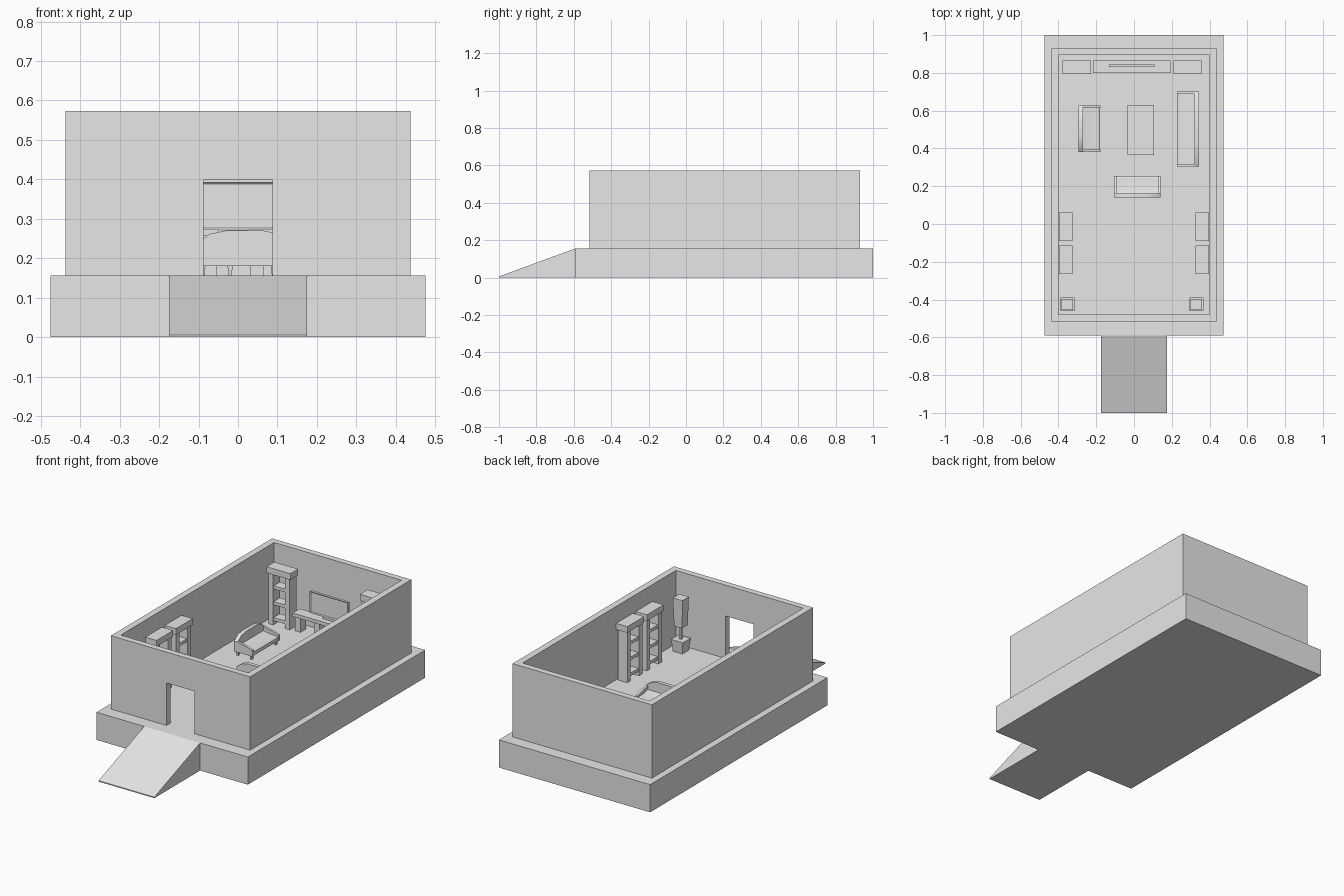
import bpy, bmesh
from math import pi
from mathutils import Matrix, Vector

cube = bpy.data.objects.get("Cube")
if cube:
    bpy.data.objects.remove(cube, do_unlink=True)

grey = bpy.data.materials.new("light_grey")
grey.use_nodes = True
grey.diffuse_color = (0.8, 0.8, 0.8, 1)
grey.node_tree.nodes["Principled BSDF"].inputs["Base Color"].default_value = (0.8, 0.8, 0.8, 1)

FLOOR = 0.157
WALL_TOP = 0.573


def finish(name, bm, place=None):
    """Turn a bmesh into a named, coloured object."""
    bmesh.ops.recalc_face_normals(bm, faces=bm.faces)
    mesh = bpy.data.meshes.new(name)
    bm.to_mesh(mesh)
    bm.free()
    mesh.materials.append(grey)
    obj = bpy.data.objects.new(name, mesh)
    if place:
        obj.matrix_world = place
    bpy.context.collection.objects.link(obj)
    return obj


def add_box(bm, x, y, z, taper=1.0):
    """Box from (min, max) ranges; taper scales the bottom face."""
    mid = Vector(((x[0] + x[1]) / 2, (y[0] + y[1]) / 2, (z[0] + z[1]) / 2))
    size = (x[1] - x[0], y[1] - y[0], z[1] - z[0])
    verts = bmesh.ops.create_cube(bm, size=1)["verts"]
    for v in verts:
        s = taper if v.co.z < 0 else 1
        v.co = mid + Vector((v.co.x * size[0] * s, v.co.y * size[1] * s, v.co.z * size[2]))


def add_prism(bm, points, axis, lo, hi):
    """Extrude a flat outline along an axis."""
    def at(p, d):
        c = list(p)
        c.insert(axis, d)
        return c
    face = bm.faces.new([bm.verts.new(at(p, lo)) for p in points])
    out = bmesh.ops.extrude_face_region(bm, geom=[face])["geom"]
    move = Vector(at((0, 0), hi - lo))
    bmesh.ops.translate(bm, verts=[g for g in out if isinstance(g, bmesh.types.BMVert)], vec=move)


def placed(x, y, turn=0):
    return Matrix.Translation((x, y, 0)) @ Matrix.Rotation(turn, 4, 'Z')


# Plinth and ramp
bm = bmesh.new()
add_box(bm, (-0.475, 0.475), (-0.59, 1.0), (0, FLOOR))
finish("plinth", bm)
bm = bmesh.new()
add_prism(bm, [(-1, 0), (-0.59, 0), (-0.59, FLOOR), (-1, 0.006)], 0, -0.175, 0.175)
finish("ramp", bm)

# Walls: three sides in one piece, front wall with doorway
OX, IX, FRONT, BACK, T = 0.437, 0.4, -0.515, 0.93, 0.035
bm = bmesh.new()
add_prism(bm, [(-OX, FRONT + T), (-OX, BACK), (OX, BACK), (OX, FRONT + T),
               (IX, FRONT + T), (IX, BACK - T), (-IX, BACK - T), (-IX, FRONT + T)],
          2, FLOOR, WALL_TOP)
finish("side_and_back_walls", bm)
DOOR, DOOR_TOP = 0.088, 0.398
bm = bmesh.new()
add_prism(bm, [(-OX, FLOOR), (-DOOR, FLOOR), (-DOOR, DOOR_TOP), (DOOR, DOOR_TOP),
               (DOOR, FLOOR), (OX, FLOOR), (OX, WALL_TOP), (-OX, WALL_TOP)],
          1, FRONT, FRONT + T)
finish("front_wall", bm)


# Bookcases: two posts, overhanging top, open shelves
def bookcase(name, x, y, turn=0, w=0.075, d=0.035):
    bm = bmesh.new()
    add_box(bm, (-w, w), (-d, d), (0.445, 0.48))
    for s in (-1, 1):
        add_box(bm, sorted((s * (w - 0.008), s * (w - 0.038))), (-d + 0.006, d - 0.004), (FLOOR, 0.445))
    for z in (0.18, 0.27, 0.36):
        add_box(bm, (-w + 0.038, w - 0.038), (-d + 0.01, d - 0.004), (z, z + 0.018))
    finish(name, bm, placed(x, y, turn))


bookcase("back_right_bookcase", -0.303, 0.83)
bookcase("back_left_bookcase", 0.283, 0.83)
for side, s in (("right", -1), ("left", 1)):
    for label, y in (("front", -0.19), ("rear", -0.015)):
        bookcase(f"{side}_wall_{label}_bookcase", s * 0.361, y, -s * pi / 2)


# Sofas: arched back, sloping arms, soft seat and tapered feet
def sofa(name, x, y, w, turn=0):
    h, d, low, end = w / 2, 0.058, 0.18, 0.238
    bm = bmesh.new()
    arch = [(-h, low), (h, low), (h, end), (h * 0.72, 0.262), (h * 0.4, 0.27),
            (-h * 0.4, 0.27), (-h * 0.72, 0.262), (-h, end)]
    add_prism(bm, arch, 1, -d, -d + 0.022)
    for s in (-1, 1):
        arm = [(-d + 0.022, low), (d, low), (d, 0.214), (d * 0.5, 0.224), (-d + 0.022, end)]
        add_prism(bm, arm, 0, *sorted((s * h, s * (h - 0.013))))
    seat = [(-d + 0.022, low), (d - 0.003, low), (d - 0.003, 0.2), (d - 0.012, 0.206),
            (0, 0.207), (-d + 0.022, 0.215)]
    add_prism(bm, seat, 0, -h + 0.013, h - 0.013)
    for sx in (-1, 1):
        for sy in (-1, 1):
            cx, cy = sx * (h - 0.015), sy * (d - 0.015)
            add_box(bm, (cx - 0.008, cx + 0.008), (cy - 0.008, cy + 0.008), (FLOOR, low), 0.6)
    obj = finish(name, bm, placed(x, y, turn))
    bpy.ops.object.select_all(action='DESELECT')
    obj.select_set(True)
    bpy.context.view_layer.objects.active = obj
    bpy.ops.object.shade_smooth_by_angle(angle=pi / 6)


sofa("front_sofa", 0.017, 0.197, 0.245)
sofa("right_sofa", -0.235, 0.505, 0.245, -pi / 2)
sofa("left_long_sofa", 0.285, 0.503, 0.395, pi / 2)

# Coffee table
bm = bmesh.new()
add_box(bm, (-0.035, 0.105), (0.365, 0.63), (0.187, 0.2))
for x in (-0.02, 0.09):
    for y in (0.385, 0.61):
        add_box(bm, (x - 0.007, x + 0.007), (y - 0.007, y + 0.007), (FLOOR, 0.187), 0.6)
finish("coffee_table", bm)

# Media table with supports
bm = bmesh.new()
add_box(bm, (-0.218, 0.193), (0.8, 0.865), (0.238, 0.258))
for x in (-0.19, -0.072, 0.048, 0.165):
    add_box(bm, (x - 0.017, x + 0.017), (0.808, 0.858), (FLOOR, 0.238))
finish("media_table", bm)

# Screen with recessed panel and foot
bm = bmesh.new()
add_box(bm, (-0.132, 0.108), (0.83, 0.845), (0.272, 0.393))
bm.normal_update()
panel = [f for f in bm.faces if f.normal.y < -0.9]
bmesh.ops.inset_region(bm, faces=panel, thickness=0.007, depth=0)
bmesh.ops.translate(bm, verts=list(panel[0].verts), vec=(0, 0.004, 0))
add_box(bm, (-0.05, 0.026), (0.832, 0.843), (0.258, 0.272))
finish("screen", bm)

# Floor lamps: tapered base, pole and tall box shade
for side, x in (("right", -0.353), ("left", 0.33)):
    bm = bmesh.new()
    add_box(bm, (-0.037, 0.037), (-0.035, 0.035), (FLOOR, 0.225), 0.8)
    add_box(bm, (-0.006, 0.006), (-0.006, 0.006), (0.225, 0.3))
    add_box(bm, (-0.03, 0.03), (-0.029, 0.029), (0.3, 0.46), 0.85)
    finish(f"{side}_lamp", bm, placed(x, -0.425))
